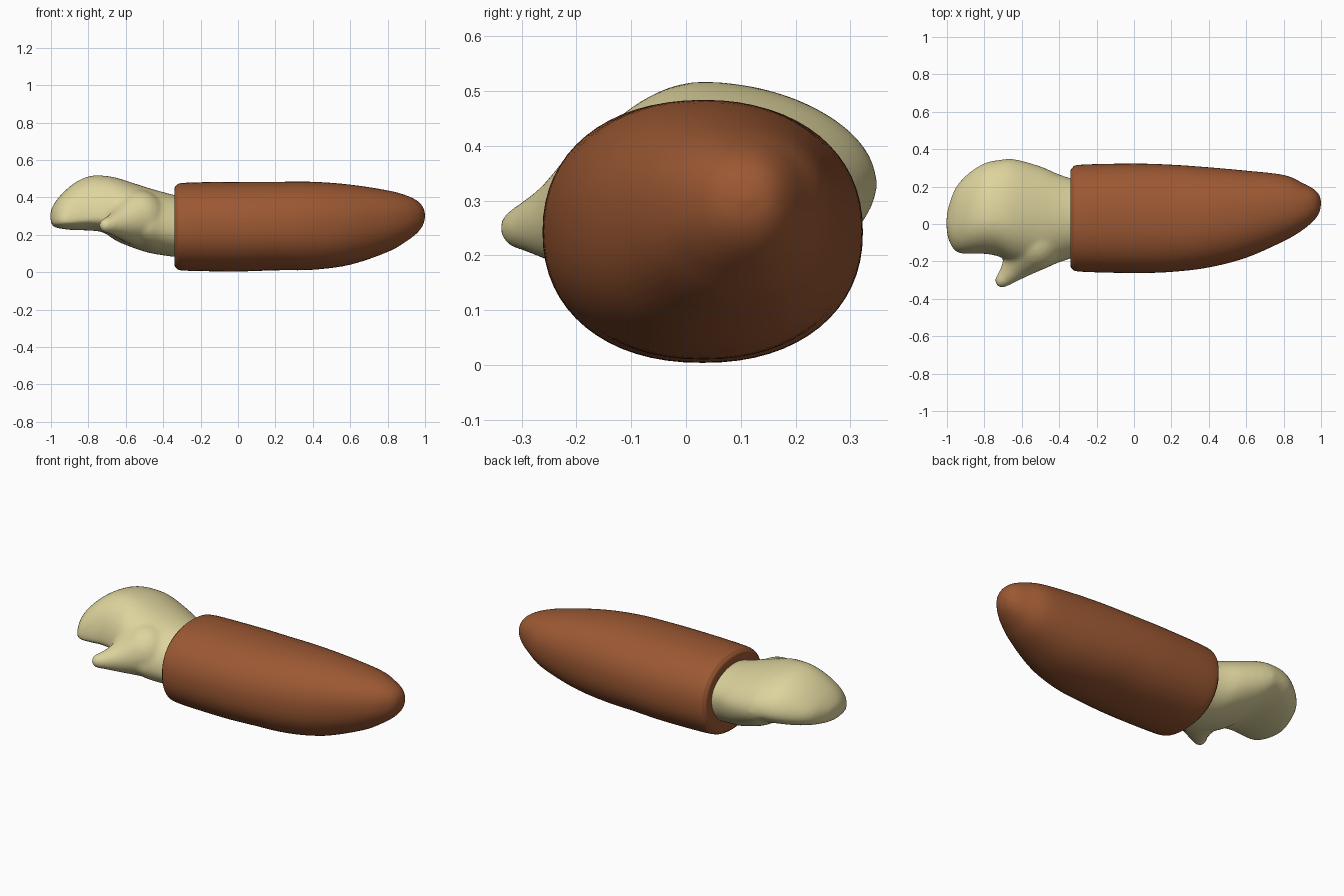
import bpy, bmesh, math
from mathutils import Vector, Matrix


def material(name, rgb):
    m = bpy.data.materials.new(name)
    m.diffuse_color = (*rgb, 1)
    return m


def spline(rows, steps=5):
    """Catmull-Rom through rows of numbers."""
    out = []
    for i in range(len(rows) - 1):
        p = [rows[max(0, min(len(rows) - 1, i + k))] for k in (-1, 0, 1, 2)]
        for s in range(steps):
            t = s / steps
            out.append([0.5 * (2 * b + (c - a) * t + (2 * a - 5 * b + 4 * c - d) * t * t
                               + (3 * b - a - 3 * c + d) * t ** 3)
                        for a, b, c, d in zip(*p)])
    return out + [list(rows[-1])]


def loft(bm, rows, power, shear=0.0, sides=64):
    """Rows: x, y min, y max, z min, z max, height of widest point, y of crest."""
    rings = []
    for x, y0, y1, z0, z1, zm, yc in spline(rows):
        ring = []
        for i in range(sides):
            a = 2 * math.pi * i / sides
            c, s = math.cos(a), math.sin(a)
            c = math.copysign(abs(c) ** (2 / power), c)
            s = math.copysign(abs(s) ** (2 / power), s)
            y = yc + c * (y1 - yc if c > 0 else yc - y0)
            z = zm + s * (z1 - zm if s > 0 else zm - z0) + shear * c * (1 - abs(s))
            ring.append(bm.verts.new((x, y, z)))
        rings.append(ring)
    for a, b in zip(rings, rings[1:]):
        for i in range(sides):
            j = (i + 1) % sides
            bm.faces.new((a[i], a[j], b[j], b[i]))
    bm.faces.new(rings[0][::-1])
    bm.faces.new(rings[-1])
    bmesh.ops.recalc_face_normals(bm, faces=bm.faces)


def finish(bm, name, mat):
    me = bpy.data.meshes.new(name)
    bm.to_mesh(me)
    bm.free()
    for p in me.polygons:
        p.use_smooth = True
    me.materials.append(mat)
    ob = bpy.data.objects.new(name, me)
    bpy.context.collection.objects.link(ob)
    return ob


brown = material("meat brown", (0.33, 0.098, 0.033))
cream = material("bone cream", (0.73, 0.66, 0.34))

# Meat: rounded sleeve tapering to an off-centre tip
meat_rows = [
    (-0.338, -0.17, 0.23, 0.09, 0.40, 0.245, 0.03),
    (-0.34, -0.215, 0.275, 0.045, 0.44, 0.245, 0.03),
    (-0.33, -0.24, 0.30, 0.022, 0.463, 0.245, 0.03),
    (-0.28, -0.255, 0.317, 0.008, 0.478, 0.243, 0.03),
    (0.0, -0.262, 0.323, 0.004, 0.483, 0.243, 0.03),
    (0.2, -0.256, 0.317, 0.01, 0.483, 0.245, 0.03),
    (0.4, -0.232, 0.303, 0.013, 0.483, 0.25, 0.035),
    (0.6, -0.18, 0.285, 0.04, 0.468, 0.26, 0.055),
    (0.8, -0.092, 0.262, 0.108, 0.437, 0.28, 0.085),
    (0.9, -0.033, 0.22, 0.165, 0.41, 0.29, 0.098),
    (0.96, 0.018, 0.187, 0.212, 0.38, 0.297, 0.107),
    (0.99, 0.06, 0.155, 0.255, 0.345, 0.30, 0.11),
    (1.0, 0.105, 0.117, 0.297, 0.307, 0.302, 0.112),
]
bm = bmesh.new()
loft(bm, meat_rows, 2.2)
finish(bm, "meat", brown)

# Bone: shaft swelling into a hooked head
bone_rows = [
    (-1.003, -0.02, 0.03, 0.28, 0.32, 0.30, 0.0),
    (-0.99, -0.09, 0.10, 0.245, 0.355, 0.29, 0.0),
    (-0.95, -0.15, 0.20, 0.233, 0.41, 0.29, 0.01),
    (-0.88, -0.16, 0.275, 0.225, 0.473, 0.30, 0.02),
    (-0.8, -0.16, 0.325, 0.223, 0.512, 0.31, 0.03),
    (-0.72, -0.175, 0.343, 0.212, 0.516, 0.31, 0.03),
    (-0.64, -0.21, 0.347, 0.162, 0.502, 0.30, 0.03),
    (-0.5, -0.24, 0.308, 0.11, 0.457, 0.275, 0.03),
    (-0.4, -0.205, 0.265, 0.09, 0.428, 0.26, 0.03),
    (-0.3, -0.175, 0.235, 0.08, 0.405, 0.245, 0.03),
    (-0.15, -0.15, 0.21, 0.09, 0.39, 0.24, 0.03),
]
bm = bmesh.new()
loft(bm, bone_rows, 2.0, shear=0.025)
# Side knuckle: tapering chain of balls blended into the head
knuckle = [(-0.53, -0.10, 0.29, 0.15), (-0.61, -0.20, 0.265, 0.09),
           (-0.665, -0.265, 0.255, 0.056), (-0.705, -0.302, 0.25, 0.04)]
for x, y, z, r in spline(knuckle, 6):
    bmesh.ops.create_icosphere(bm, subdivisions=3, radius=r,
                               matrix=Matrix.Translation(Vector((x, y, z))))
bone = finish(bm, "bone", cream)
rem = bone.modifiers.new("blend", 'REMESH')
rem.mode = 'VOXEL'
rem.voxel_size = 0.012
rem.use_smooth_shade = True
smo = bone.modifiers.new("soften", 'SMOOTH')
smo.factor = 0.5
smo.iterations = 10
